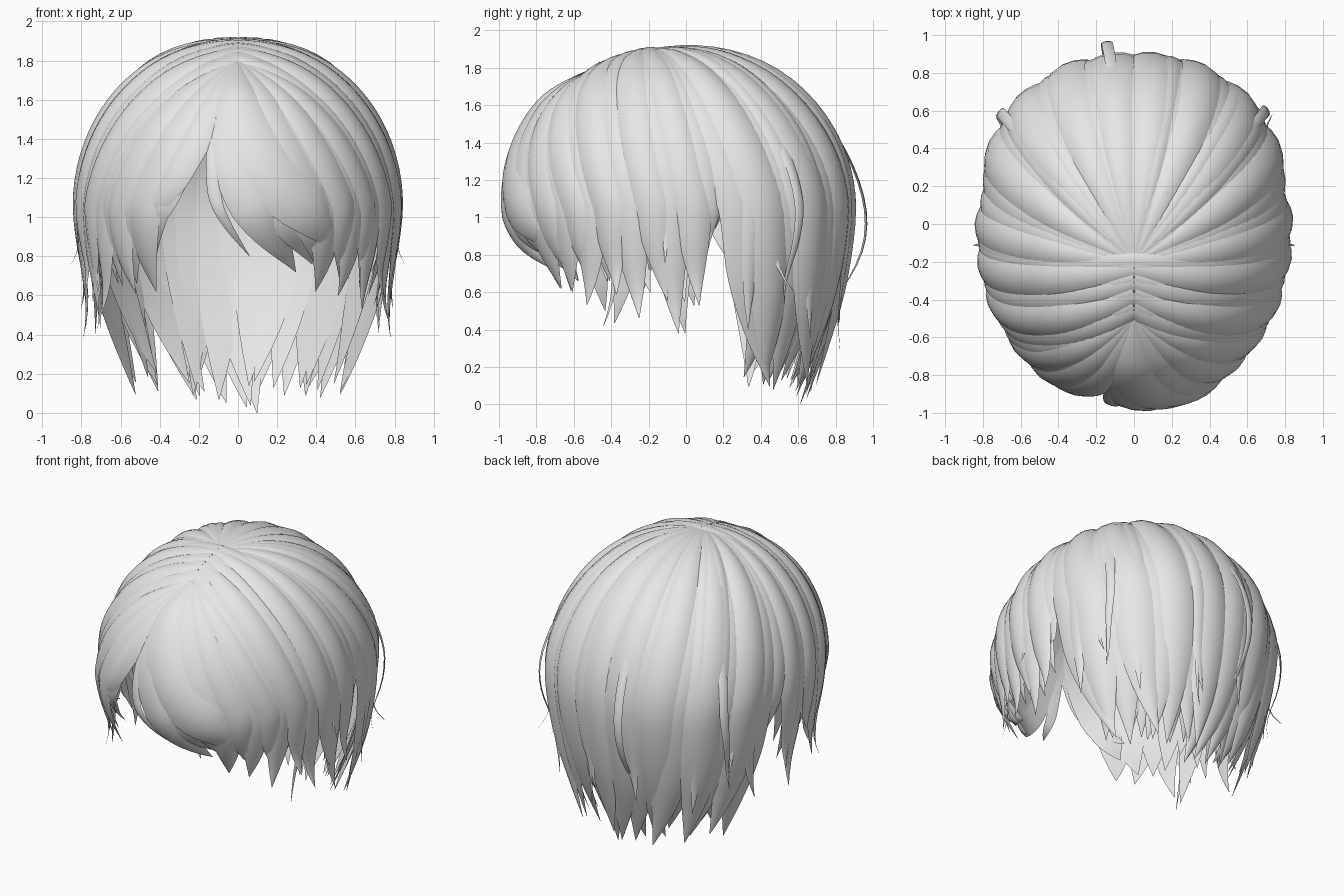
import bpy, bmesh, math, random
from mathutils import Vector

random.seed(7)
if "Cube" in bpy.data.objects:
    bpy.data.objects.remove(bpy.data.objects["Cube"], do_unlink=True)

# One plain hair colour
GREY = (0.8, 0.8, 0.8, 1)
hair = bpy.data.materials.new("light grey hair")
hair.use_nodes = True
hair.diffuse_color = GREY
hair.node_tree.nodes["Principled BSDF"].inputs["Base Color"].default_value = GREY

# Head envelope: an ellipsoid whose lower half continues as hanging hair
CENTRE = Vector((0, -0.045, 1.05))
RADII = Vector((0.80, 0.91, 0.86))
RINGS = 30
ARC = 7


def world(u):
    """Ellipsoid point, fuller at the back corners."""
    full = 1 + (0.2 * u.x ** 2 * u.y ** 2 if u.y > 0 else 0)
    return CENTRE + Vector((u.x * RADII.x * full, u.y * RADII.y * full, u.z * RADII.z))


def smoothstep(a, b, x):
    x = min(1, max(0, (x - a) / (b - a)))
    return x * x * (3 - 2 * x)


def root_direction(az):
    """Roots run along the parting, from the fringe to the back crown."""
    y = -0.5 + 0.3 * min(1, max(0, (abs(az) - 56) / 28))
    uy = (y - CENTRE.y) / RADII.y
    return Vector((0, uy, math.sqrt(1 - uy * uy)))


def path_point(t, az, drift, tip_z, pull, flick, curl):
    """Position and outward normal at t along a lock."""
    a = math.radians(az + drift * t ** 2.2 + curl * max(0, t - 0.7) ** 2 / 0.09)
    rim = Vector((math.sin(a), -math.cos(a), 0))
    root = root_direction(az)
    angle = root.angle(rim)
    top = angle * 0.88
    split = top / (top + CENTRE.z - tip_z)
    if t < split:
        s = t / split
        n = (root * math.sin((1 - s) * angle) + rim * math.sin(s * angle)) / math.sin(angle)
        p = world(n)
    else:
        v = (t - split) / (1 - split)
        shrink = 1 - (1 - pull) * v ** 1.6 + flick * max(0, v - 0.6) ** 2
        p = CENTRE + (world(rim) - CENTRE) * shrink
        p.z += (tip_z - CENTRE.z) * v
        n = rim
    return p, Vector([c / r for c, r in zip(n, RADII)]).normalized()


def lock(bm, az, drift, tip_z, pull, width, lift=0.0, flick=0.0, curl=0.0,
         bow=0.0, taper=0.7, base=0.06):
    """A lens-shaped lock, narrow at the root and pointed at the tip."""
    rings = []
    for i in range(RINGS):
        t = i / (RINGS - 1)
        args = (az, drift, tip_z, pull, flick, curl)
        p, n = path_point(t, *args)
        ahead = path_point(min(1, t + 0.01), *args)[0]
        behind = path_point(max(0, t - 0.01), *args)[0]
        side = (ahead - behind).cross(n).normalized()
        grow = base + (1 - base) * math.sin(math.pi / 2 * min(1, t / 0.55))
        fade = 1 - max(0, (t - taper) / (1 - taper)) ** 1.6
        w = max(0.003, width * grow * fade) / 2
        depth = min(0.03, w * 0.28)
        p = p + n * (lift * smoothstep(0, 0.3, t) + bow * math.sin(math.pi * t ** 3) ** 2)
        ring = []
        for k in range(ARC):
            c = -math.cos(math.pi * k / (ARC - 1))
            ring.append(p + side * w * c + n * (depth * (1 - c * c) - w * w * c * c / 1.7))
        for c in (0.5, 0, -0.5):
            ring.append(p + side * w * c - n * (depth * 0.15 + w * w * c * c / 1.7))
        rings.append([bm.verts.new(q) for q in ring])
    count = len(rings[0])
    for a, b in zip(rings, rings[1:]):
        for k in range(count):
            m = (k + 1) % count
            bm.faces.new((a[k], a[m], b[m], b[k])).smooth = True
        for k in (0, ARC - 1):
            bm.edges.get((a[k], b[k])).smooth = False
    bm.faces.new(rings[0])
    bm.faces.new(rings[-1])


def build(name, locks):
    bm = bmesh.new()
    for item in locks:
        lock(bm, **item)
    bmesh.ops.recalc_face_normals(bm, faces=bm.faces)
    mesh = bpy.data.meshes.new(name)
    bm.to_mesh(mesh)
    bm.free()
    mesh.materials.append(hair)
    obj = bpy.data.objects.new(name, mesh)
    bpy.context.collection.objects.link(obj)


def spec(az, drift, tip_z, pull, width, **extra):
    return dict(az=az, drift=drift, tip_z=tip_z, pull=pull, width=width, **extra)


def jitter(amount):
    return random.uniform(-amount, amount)


# Fringe swept towards the left, with an opening right of centre
build("swept_fringe", [
    spec(-7, 27, 0.72, 0.80, 0.27, lift=0.010, curl=7),
    spec(-2, 46, 0.79, 0.82, 0.32, lift=0.026, curl=10, taper=0.72),
    spec(6, 26, 0.76, 0.80, 0.32, lift=0.004, curl=4, taper=0.76),
    spec(18, 20, 0.72, 0.82, 0.30, lift=0.012, taper=0.74),
    spec(28, 13, 0.62, 0.84, 0.25, lift=0.002, curl=-5),
    spec(37, 8, 0.66, 0.86, 0.24, lift=0.012, curl=3),
    spec(46, 4, 0.60, 0.89, 0.23, curl=-4),
    spec(53, 2, 0.64, 0.90, 0.22, lift=0.012, curl=3),
])
build("right_fringe", [
    spec(-19, -18, 0.90, 0.86, 0.20, lift=0.012, curl=-4),
    spec(-25, -14, 0.76, 0.84, 0.24),
    spec(-33, -8, 0.62, 0.85, 0.23, lift=0.012, curl=4),
    spec(-41, -4, 0.66, 0.87, 0.23, curl=-3),
    spec(-48, -2, 0.61, 0.89, 0.22, lift=0.012, curl=4),
    spec(-54, -1, 0.65, 0.90, 0.22),
])

# Side locks over the ears, in an outer and an inner layer
sides, under_sides = [], []
for s in (-1, 1):
    for i, tip in enumerate((0.52, 0.60, 0.46, 0.58, 0.41, 0.54, 0.80)):
        az = 60 + i * 6.8
        base = 0.5 if az < 88 else 0.1
        sides.append(spec(s * az, s * jitter(3), tip + jitter(0.03), 0.92, 0.21, base=base,
                          lift=0.016 * (i % 2), flick=random.uniform(0, 0.5), curl=jitter(6)))
        under_sides.append(spec(s * (az + 2), 0, tip + 0.14, 0.89, 0.20, base=base,
                                lift=-0.018, curl=jitter(5)))
build("side_locks", sides)
build("under_side_locks", under_sides)

# Long back locks gathering in towards the nape
back, under_back = [], []
for i in range(17):
    az = 106 + i * 9.25
    sign = 1 if az <= 180 else -1
    a = az if sign > 0 else 360 - az
    gather = sign * (180 - a) * 0.22
    tip = 0.0 if i == 8 else 0.02 + 0.07 * (180 - a) / 74 + random.uniform(0, 0.09)
    back.append(spec(sign * a, gather + jitter(4), tip, 0.75 + jitter(0.04), 0.26,
                     lift=0.02 * (i % 2), flick=random.uniform(0, 0.3),
                     curl=jitter(9), taper=0.72))
    if 0 < i < 16:
        under_back.append(spec(sign * (a + 3), gather + jitter(5), tip + 0.04, 0.72, 0.24,
                               lift=-0.02, curl=jitter(9), taper=0.74))
build("back_locks", back)
build("under_back_locks", under_back)

# Shorter locks layered over the back
build("back_overlay_locks", [
    spec(s * (az + jitter(2)), s * jitter(5), z, 0.90, 0.13, lift=0.024, flick=0.2, curl=jitter(6))
    for s in (-1, 1)
    for az, z in ((116, 0.40), (128, 0.55), (141, 0.36), (154, 0.62), (167, 0.42))
])

# Loose flyaway strands
build("flyaway_strands", [
    spec(-173, 4, 0.45, 0.86, 0.06, lift=0.015, bow=0.10),
    spec(172, -8, 0.30, 0.90, 0.05, lift=0.015, flick=0.3, curl=5),
    spec(-133, 8, 0.52, 0.92, 0.06, lift=0.015, bow=0.06, flick=0.4),
    spec(133, -6, 0.54, 0.92, 0.06, lift=0.015, bow=0.06, flick=0.4),
    spec(118, 4, 0.60, 0.98, 0.06, lift=0.015, flick=0.6, curl=5),
    spec(-118, -4, 0.60, 0.98, 0.06, lift=0.015, flick=0.6, curl=-5),
    spec(-15, 12, 0.80, 0.84, 0.07, lift=0.01, curl=8),
    spec(86, 0, 0.76, 1.00, 0.09, lift=0.015, flick=0.3, base=0.3),
    spec(-86, 0, 0.76, 1.00, 0.09, lift=0.015, flick=0.3, base=0.3),
    spec(68, 2, 0.42, 0.90, 0.05, lift=0.015, flick=0.5, curl=-6),
    spec(-68, -2, 0.42, 0.90, 0.05, lift=0.015, flick=0.5, curl=6),
])
